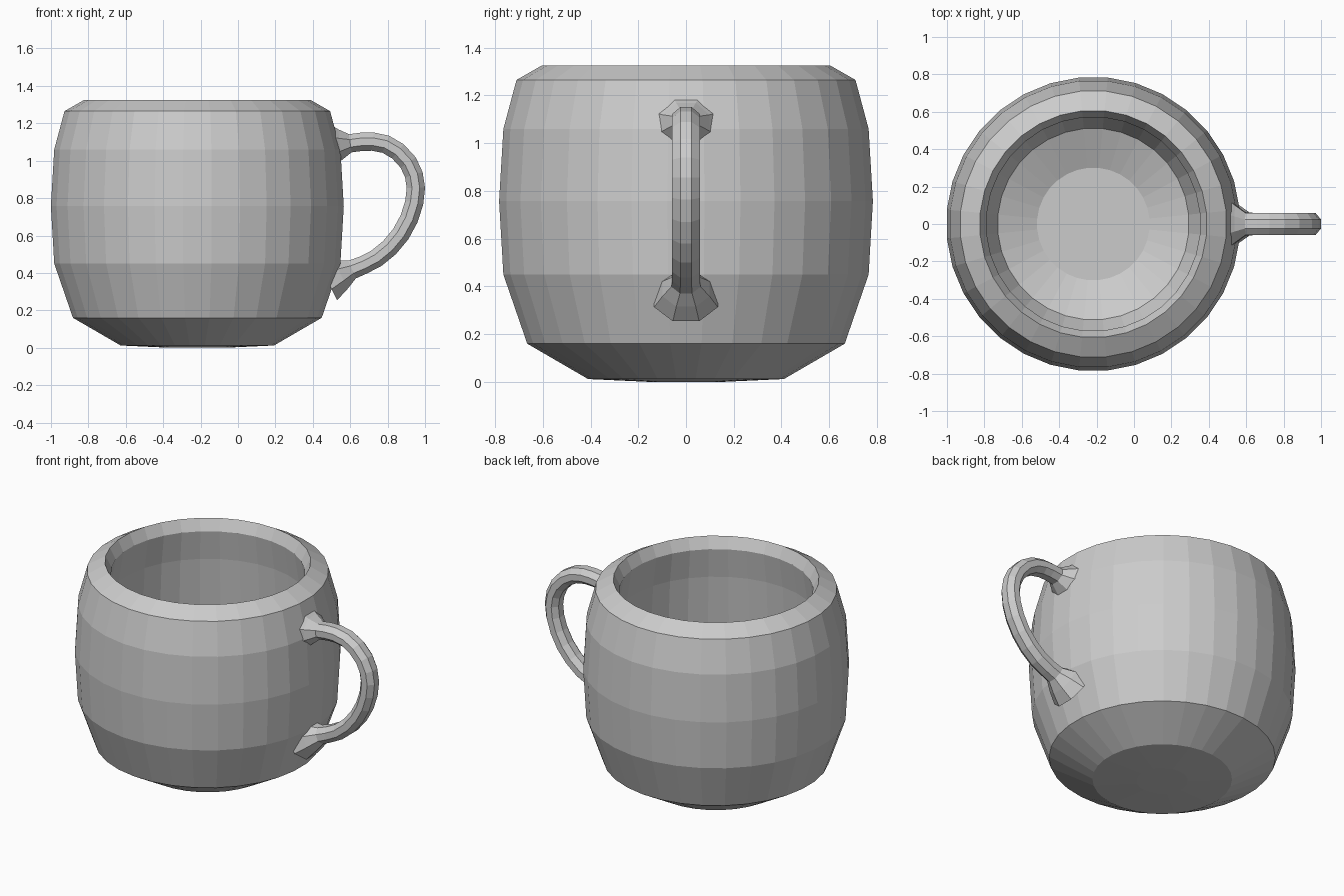
import bpy, bmesh, math
from mathutils import Vector

if "Cube" in bpy.data.objects:
    bpy.data.objects.remove(bpy.data.objects["Cube"])

grey = bpy.data.materials.new("light grey ceramic")
grey.diffuse_color = (0.6, 0.6, 0.6, 1)
grey.use_nodes = True
grey.node_tree.nodes["Principled BSDF"].inputs["Base Color"].default_value = grey.diffuse_color


def skin(name, rings, close=False):
    """Join equal-length rings of points with quads and cap both ends."""
    bm = bmesh.new()
    loops = [[bm.verts.new(p) for p in ring] for ring in rings]
    n = len(loops[0])
    for a, b in zip(loops, loops[1:]):
        for i in range(n):
            j = (i + 1) % n
            bm.faces.new((a[i], a[j], b[j], b[i]))
    bm.faces.new(loops[0][::-1])
    bm.faces.new(loops[-1])
    bmesh.ops.recalc_face_normals(bm, faces=bm.faces[:])
    mesh = bpy.data.meshes.new(name)
    bm.to_mesh(mesh)
    bm.free()
    mesh.materials.append(grey)
    obj = bpy.data.objects.new(name, mesh)
    bpy.context.collection.objects.link(obj)
    return obj


# Cup: barrel profile (radius, height), outside up, over the rim, inside down
SIDES, CX = 32, -0.2175
profile = [(0.15, 0.0), (0.41, 0.012), (0.665, 0.16), (0.765, 0.45),
           (0.783, 0.757), (0.765, 1.06), (0.71, 1.265), (0.605, 1.325),
           (0.57, 1.253), (0.60, 1.06), (0.62, 0.757), (0.60, 0.45),
           (0.51, 0.26), (0.30, 0.17)]
k = 1 / math.cos(math.pi / SIDES)
rings = []
for r, z in profile:
    angles = [(i + 0.5) * math.tau / SIDES for i in range(SIDES)]
    rings.append([(CX + r * k * math.cos(a), r * k * math.sin(a), z) for a in angles])
skin("mug_body", rings)

# Handle: eight-sided tube along a path (x, z, thickness scale), flared at the joints
path = [(0.48, 1.08, 2.6), (0.545, 1.085, 1.7), (0.60, 1.093, 1.0), (0.66, 1.101, 1),
        (0.72, 1.102, 1), (0.79, 1.088, 1), (0.855, 1.05, 1), (0.91, 0.99, 1),
        (0.94, 0.925, 1), (0.951, 0.855, 1), (0.942, 0.775, 1), (0.915, 0.69, 1),
        (0.87, 0.607, 1), (0.81, 0.535, 1), (0.74, 0.478, 1), (0.67, 0.442, 1),
        (0.61, 0.418, 1.05), (0.55, 0.39, 1.7), (0.48, 0.355, 2.3)]
pts = [Vector((x, 0, z)) for x, z, s in path]
k8 = 1 / math.cos(math.pi / 8)
rings = []
for i, p in enumerate(pts):
    t = (pts[min(i + 1, len(pts) - 1)] - pts[max(i - 1, 0)]).normalized()
    normal = Vector((-t.z, 0, t.x))
    s = path[i][2]
    ring = []
    for j in range(8):
        a = (j + 0.5) * math.tau / 8
        ring.append(p + normal * (0.049 * k8 * s * math.cos(a))
                    + Vector((0, 0.058 * k8 * s * math.sin(a), 0)))
    rings.append(ring)
skin("handle", rings)
